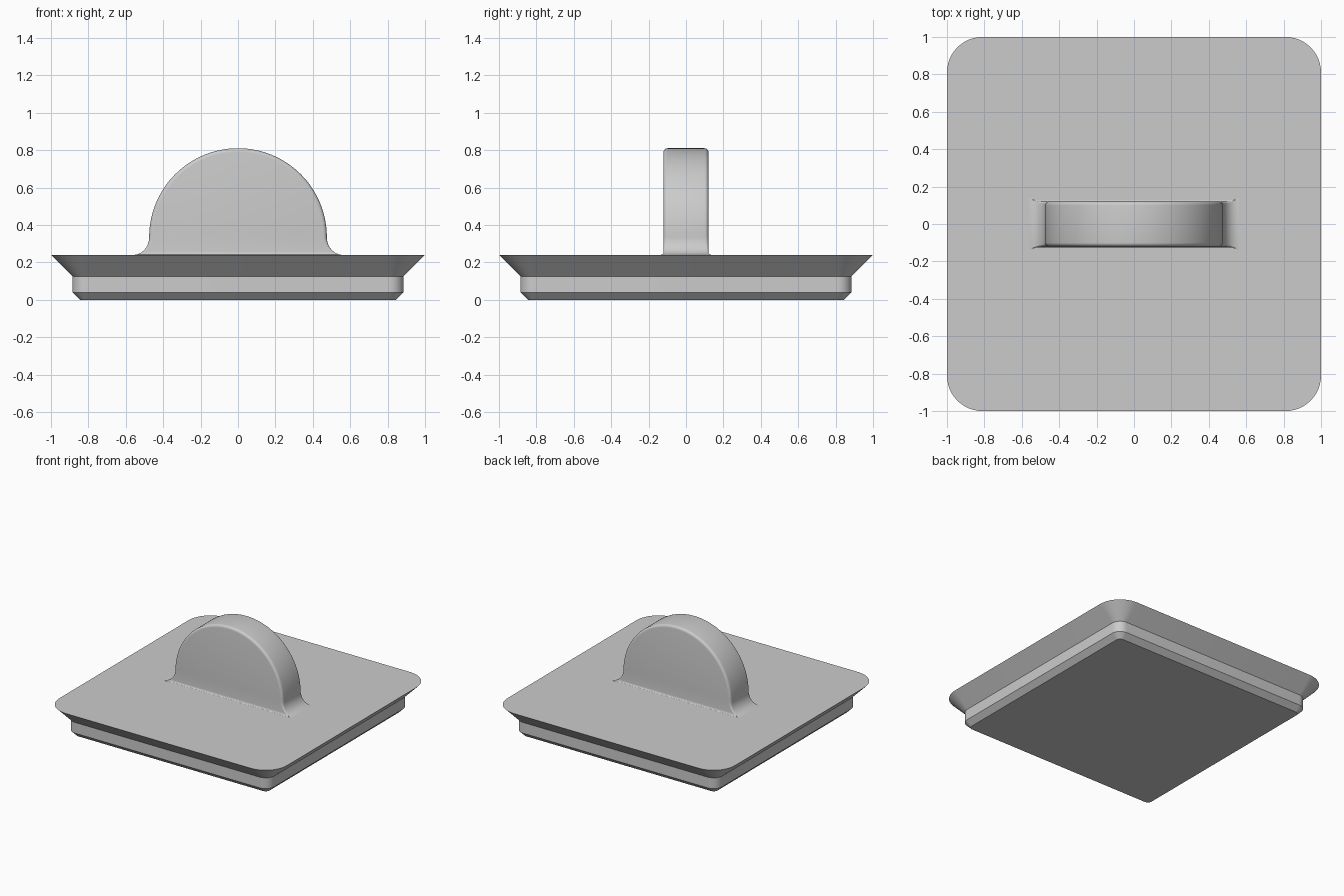
import bpy, bmesh, math

if "Cube" in bpy.data.objects:
    bpy.data.objects.remove(bpy.data.objects["Cube"])

grey = bpy.data.materials.new("plain grey")
grey.diffuse_color = (0.6, 0.6, 0.6, 1)
grey.use_nodes = True
grey.node_tree.nodes["Principled BSDF"].inputs["Base Color"].default_value = grey.diffuse_color


def build(name, rings, caps):
    """Skin a stack of closed rings with equal point counts."""
    bm = bmesh.new()
    loops = [[bm.verts.new(p) for p in ring] for ring in rings]
    n = len(loops[0])
    for a, b in zip(loops, loops[1:]):
        for i in range(n):
            j = (i + 1) % n
            bm.faces.new((a[i], a[j], b[j], b[i]))
    if caps:
        bm.faces.new(loops[0])
        bm.faces.new(loops[-1])
    bmesh.ops.remove_doubles(bm, verts=bm.verts, dist=1e-5)
    bmesh.ops.recalc_face_normals(bm, faces=bm.faces)
    me = bpy.data.meshes.new(name)
    bm.to_mesh(me)
    bm.free()
    me.materials.append(grey)
    ob = bpy.data.objects.new(name, me)
    bpy.context.collection.objects.link(ob)
    bpy.ops.object.select_all(action='DESELECT')
    ob.select_set(True)
    bpy.context.view_layer.objects.active = ob
    bpy.ops.object.shade_smooth_by_angle(angle=math.radians(32))
    return ob


def rounded_square(half, r, z, steps=12):
    pts = []
    for q, (sx, sy) in enumerate([(1, 1), (-1, 1), (-1, -1), (1, -1)]):
        for k in range(steps + 1):
            a = math.pi / 2 * (q + k / steps)
            pts.append((sx * (half - r) + r * math.cos(a),
                        sy * (half - r) + r * math.sin(a), z))
    return pts


# Lid: chamfered plug with a flared rim
build("lid", [rounded_square(h, r, z) for h, r, z in
              [(0.845, 0.035, 0), (0.885, 0.075, 0.04),
               (0.885, 0.075, 0.125), (1.0, 0.19, 0.24)]], True)

# Handle: half disc with rounded edges and a flared foot
BASE, SPRING, RAD, HALF, EDGE = 0.24, 0.335, 0.475, 0.12, 0.02


def handle_ring(x, z, nx, nz, r):
    d = min(1, (z - BASE) / 0.02)
    h = HALF + 0.02 * (1 - math.sqrt(max(0, 1 - (1 - d) ** 2)))
    side = []
    for k in range(6):
        a = math.pi / 2 * k / 5
        inset = r * (1 - math.sin(a))
        side.append((x - nx * inset, -(h - r * (1 - math.cos(a))), z - nz * inset))
    side += [(px, -py, pz) for px, py, pz in reversed(side)]
    return side + [(-px, py, pz) for px, py, pz in reversed(side)]


rows = []
for k in range(33):                       # half disc, from the top down
    a = math.pi / 2 * (1 - k / 32)
    c, s = math.cos(a), math.sin(a)
    rows.append(handle_ring(RAD * c, SPRING + RAD * s, c, s, EDGE))
for k in range(1, 17):                    # concave foot
    a = math.pi / 2 * k / 16
    c, s = math.cos(a), math.sin(a)
    rows.append(handle_ring(0.56 - 0.085 * c, SPRING - (SPRING - BASE) * s,
                            c, s, EDGE * (1 - k / 16)))
build("handle", rows, False)
